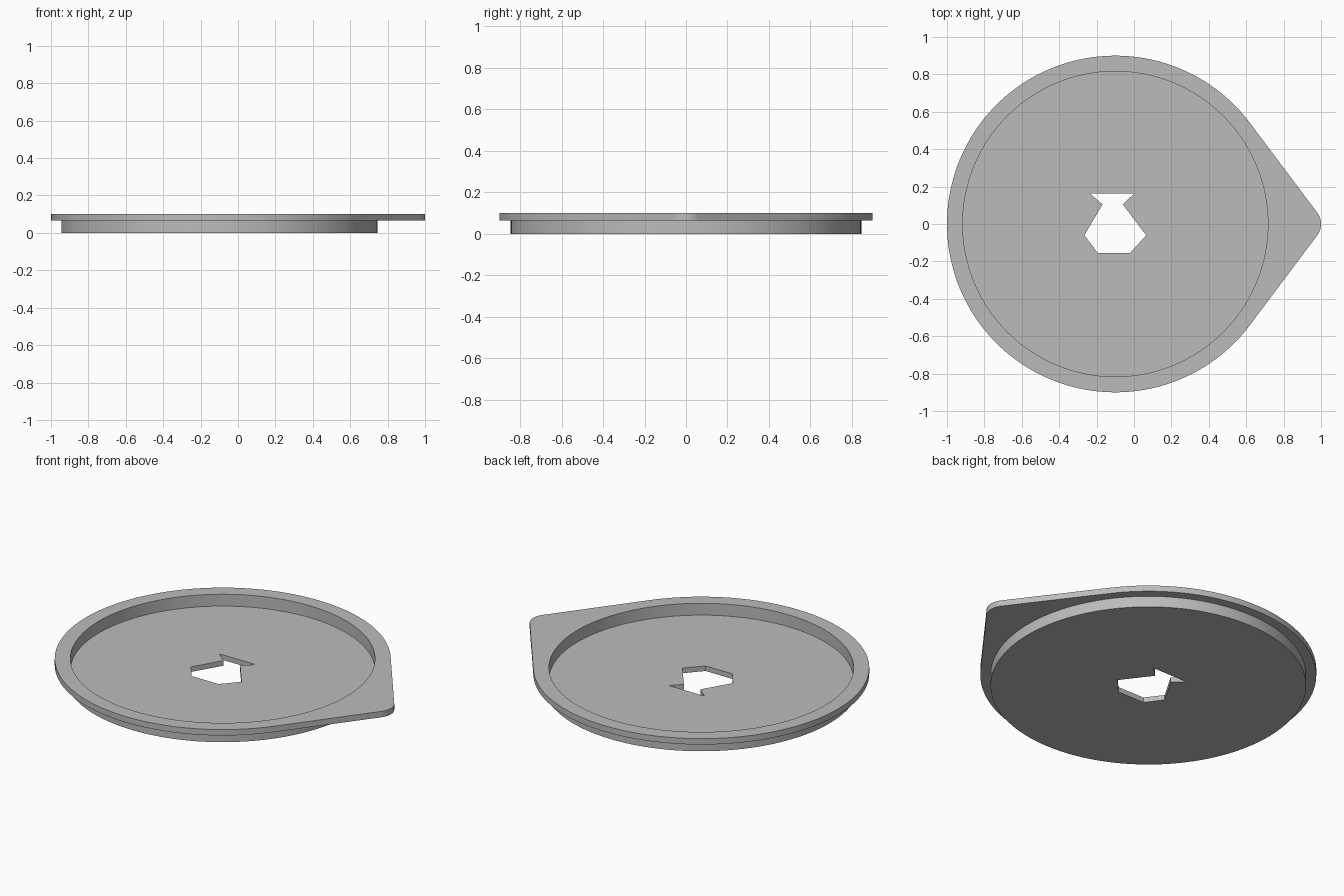
import bpy
import bmesh
from math import acos, cos, sin, pi, radians

cube = bpy.data.objects.get("Cube")
if cube:
    bpy.data.objects.remove(cube, do_unlink=True)

CX = -0.1                    # centre of the round dish
TOP, LIP, FLOOR = 0.10, 0.065, 0.03


def arc(cx, r, start, end, n):
    return [(cx + r * cos(start + (end - start) * i / n),
             r * sin(start + (end - start) * i / n)) for i in range(n + 1)]


def circle(r, n=128):
    return arc(CX, r, 0, 2 * pi, n)[:-1]


def teardrop(r, tip_r, tip_x):
    """Large circle joined by tangents to a small rounded tip."""
    tip_c = tip_x - tip_r
    a = acos((r - tip_r) / (tip_c - CX))
    return arc(CX, r, a, 2 * pi - a, 112) + arc(tip_c, tip_r, -a, a, 16)


bm = bmesh.new()


def ring(points, z):
    verts = [bm.verts.new((x, y, z)) for x, y in points]
    for a, b in zip(verts, verts[1:] + verts[:1]):
        bm.edges.new((a, b))
    return verts


def wall(lower, upper):
    n = len(lower)
    for i in range(n):
        j = (i + 1) % n
        bm.faces.new((lower[i], lower[j], upper[j], upper[i]))


def cap(outer, inner):
    edges = [bm.edges.get((a, b)) for loop in (outer, inner)
             for a, b in zip(loop, loop[1:] + loop[:1])]
    bmesh.ops.triangle_fill(bm, use_beauty=True, edges=edges, normal=(0, 0, 1))


# Outlines: pointed flange, body, recess and central cut-out
flange = teardrop(0.9, 0.1, 1.0)
body = circle(0.845)
recess = circle(0.816)
hole = [(-0.235, 0.162), (0.0, 0.162), (-0.06, 0.105), (0.065, -0.06),
        (-0.02, -0.154), (-0.195, -0.154), (-0.265, -0.06), (-0.168, 0.105)]

flange_low, flange_top = ring(flange, LIP), ring(flange, TOP)
body_low, body_top = ring(body, 0), ring(body, LIP)
recess_low, recess_top = ring(recess, FLOOR), ring(recess, TOP)
hole_low, hole_top = ring(hole, 0), ring(hole, FLOOR)

# Horizontal faces
cap(flange_top, recess_top)
cap(flange_low, body_top)
cap(recess_low, hole_top)
cap(body_low, hole_low)

# Vertical faces
wall(flange_low, flange_top)
wall(body_low, body_top)
wall(recess_low, recess_top)
wall(hole_low, hole_top)
bmesh.ops.recalc_face_normals(bm, faces=bm.faces[:])

mesh = bpy.data.meshes.new("pointed_dish")
bm.to_mesh(mesh)
bm.free()
dish = bpy.data.objects.new("pointed_dish", mesh)
bpy.context.collection.objects.link(dish)

# Plain grey
grey = bpy.data.materials.new("plain_grey")
grey.use_nodes = True
colour = (0.5, 0.5, 0.5, 1)
grey.diffuse_color = colour
grey.node_tree.nodes["Principled BSDF"].inputs["Base Color"].default_value = colour
mesh.materials.append(grey)

bpy.ops.object.select_all(action="DESELECT")
dish.select_set(True)
bpy.context.view_layer.objects.active = dish
bpy.ops.object.shade_smooth_by_angle(angle=radians(30))
